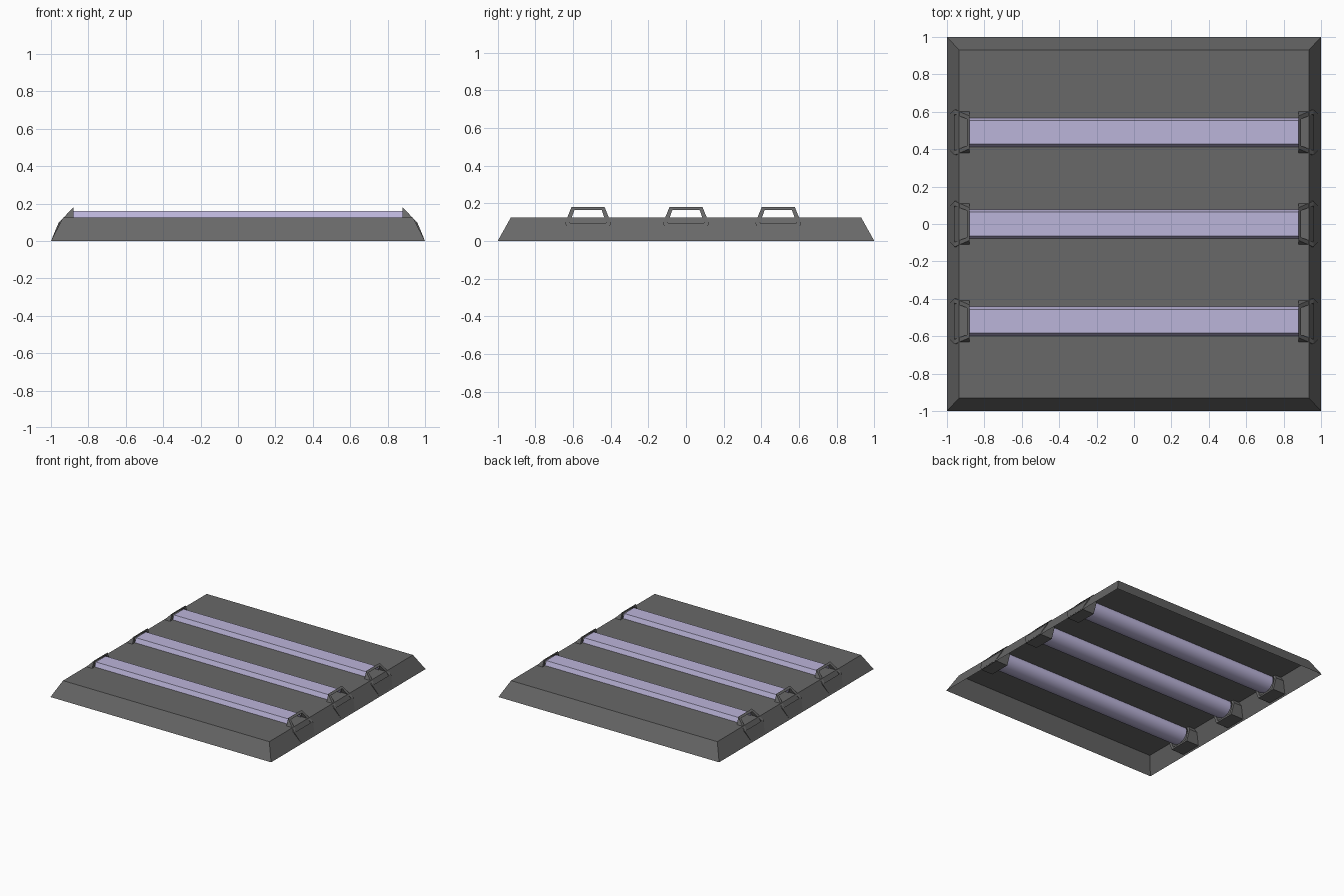
import bpy, bmesh, math

if "Cube" in bpy.data.objects:
    bpy.data.objects.remove(bpy.data.objects["Cube"])

ROWS = (0.49, 0.0, -0.52)   # y of each light tube
END = 0.88                  # x where tubes meet their sockets


def material(name, rgb):
    m = bpy.data.materials.new(name)
    m.diffuse_color = (*rgb, 1)
    m.use_nodes = True
    m.node_tree.nodes["Principled BSDF"].inputs["Base Color"].default_value = m.diffuse_color
    return m


def finish(bm, name, mat=None):
    me = bpy.data.meshes.new(name)
    bmesh.ops.recalc_face_normals(bm, faces=bm.faces)
    bm.to_mesh(me)
    bm.free()
    ob = bpy.data.objects.new(name, me)
    bpy.context.collection.objects.link(ob)
    if mat:
        me.materials.append(mat)
    return ob


def ring(bm, pts):
    return [bm.verts.new(p) for p in pts]


def bridge(bm, a, b):
    n = len(a)
    for i in range(n):
        j = (i + 1) % n
        bm.faces.new((a[i], a[j], b[j], b[i]))


def hexagon(top, mid, zc, h):
    """Flat-topped hexagon in y, z."""
    return [(top, zc + h), (mid, zc), (top, zc - h),
            (-top, zc - h), (-mid, zc), (-top, zc + h)]


def slope_x(z):
    """Outer end of a socket: follows the tray wall, then leans in at 45 degrees."""
    return 1.0 - z * 0.42 if z < 0.1 else 0.958 - (z - 0.1) * 0.975


dark = material("dark_grey", (0.14, 0.14, 0.14))
lilac = material("lilac", (0.5, 0.46, 0.7))

# Tray: thin shell with sloping walls, open underneath
bm = bmesh.new()
corners = ((-1, -1), (1, -1), (1, 1), (-1, 1))
low = ring(bm, [(x, y, 0) for x, y in corners])
high = ring(bm, [(x * 0.935, y * 0.93, 0.125) for x, y in corners])
bridge(bm, low, high)
bm.faces.new(high)
finish(bm, "tray", dark)

# Tube section: flat faceted top, rounded belly below the tray
tube = [(-0.078, 0.125), (-0.063, 0.16), (0.063, 0.16), (0.078, 0.125)]
tube += [(0.088 * math.cos(a), 0.1 - 0.075 * math.sin(a))
         for a in (math.pi * i / 10 for i in range(11))]

outer = hexagon(0.088, 0.122, 0.096, 0.084)
inner = hexagon(0.072, 0.097, 0.096, 0.070)

for n, y0 in enumerate(ROWS, 1):
    # Light tube, open at both ends
    bm = bmesh.new()
    bridge(bm, *[ring(bm, [(x, y0 + y, z) for y, z in tube]) for x in (-END, END)])
    ob = finish(bm, f"light_tube_{n}", lilac)
    bpy.context.view_layer.objects.active = ob
    ob.select_set(True)
    bpy.ops.object.shade_smooth_by_angle(angle=math.radians(40))
    ob.select_set(False)

    # Sockets: hexagonal collars cut to the tray edge
    for side, s in (("left", -1), ("right", 1)):
        bm = bmesh.new()
        loops = []
        for sec, cut in ((outer, False), (outer, True), (inner, True), (inner, False)):
            loops.append(ring(bm, [(s * (slope_x(z) if cut else END), y0 + y, z)
                                   for y, z in sec]))
        for i in range(4):
            bridge(bm, loops[i], loops[(i + 1) % 4])
        bm.faces.new(loops[2][1:5])   # closed lower half of the outer end
        finish(bm, f"socket_{side}_{n}", dark)
